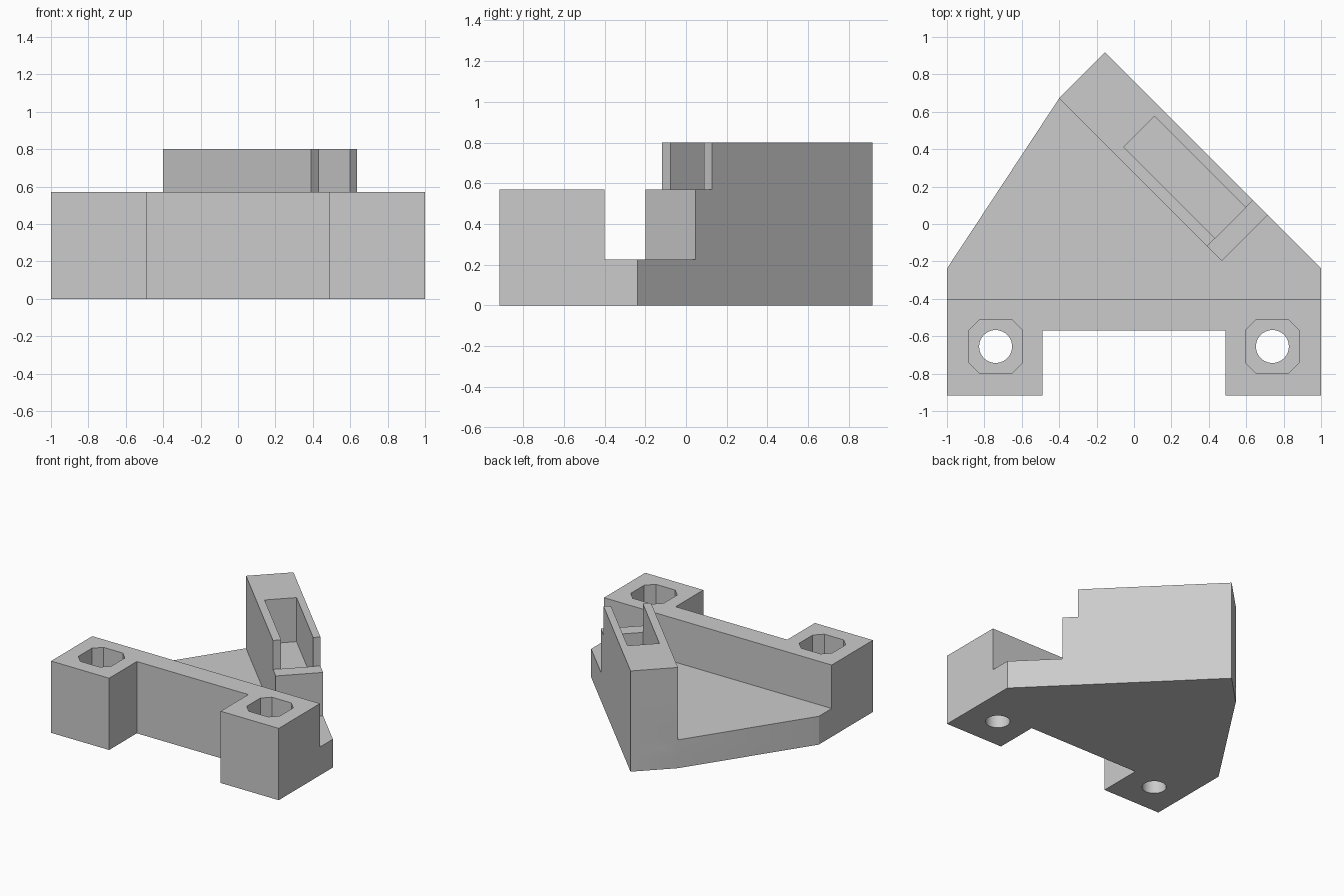
import bpy, bmesh, math

cube = bpy.data.objects.get("Cube")
if cube:
    bpy.data.objects.remove(cube, do_unlink=True)

grey = bpy.data.materials.new("plain grey")
grey.use_nodes = True
colour = (0.6, 0.6, 0.6, 1)
grey.diffuse_color = colour
grey.node_tree.nodes["Principled BSDF"].inputs["Base Color"].default_value = colour


def prism(name, outline, z0, z1):
    """Extrude a flat outline from z0 to z1."""
    bm = bmesh.new()
    face = bm.faces.new([bm.verts.new((x, y, z0)) for x, y in outline])
    top = bmesh.ops.extrude_face_region(bm, geom=[face])["geom"]
    verts = [v for v in top if isinstance(v, bmesh.types.BMVert)]
    bmesh.ops.translate(bm, verts=verts, vec=(0, 0, z1 - z0))
    bmesh.ops.recalc_face_normals(bm, faces=bm.faces)
    mesh = bpy.data.meshes.new(name)
    bm.to_mesh(mesh)
    bm.free()
    mesh.materials.append(grey)
    obj = bpy.data.objects.new(name, mesh)
    bpy.context.collection.objects.link(obj)
    return obj


def combine(body, tool, operation):
    """Apply a boolean and discard the tool."""
    mod = body.modifiers.new("combine", "BOOLEAN")
    mod.operation, mod.solver, mod.object = operation, "EXACT", tool
    bpy.context.view_layer.objects.active = body
    bpy.ops.object.modifier_apply(modifier=mod.name)
    bpy.data.objects.remove(tool, do_unlink=True)


PLATE, WALL, TOP = 0.225, 0.57, 0.8
FRONT, BACK, PEAK = -0.917, 0.917, -0.155
RAIL = 0.245          # thickness of the diagonal rail


def along(a, b):
    """Point on the diagonal rail: a along it, b inward from its outer face."""
    return (PEAK + a - b, BACK - a - b)


def rail_box(name, a0, a1, b0, b1, z0, z1):
    return prism(name, [along(a0, b0), along(a1, b0), along(a1, b1), along(a0, b1)], z0, z1)


# Base plate with two front feet
feet = [(-1, FRONT), (-0.49, FRONT), (-0.49, -0.57), (0.49, -0.57), (0.49, FRONT), (1, FRONT)]
side_y = BACK - (1 - PEAK)
body = prism("bracket", feet + [(1, side_y), along(0, 0), along(0, RAIL), (-1, side_y)], 0, PLATE)

# Raised front wall
combine(body, prism("front_wall", feet + [(1, -0.4), (-1, -0.4)], 0, WALL), "UNION")

# Diagonal rail with a lower step at its end
combine(body, rail_box("rail", 0, 0.87, 0, RAIL, 0, WALL), "UNION")
combine(body, rail_box("upper_rail", 0, 0.79, 0, RAIL, 0.1, TOP), "UNION")

# Slot in the rail, open at the end above the step
combine(body, rail_box("slot", 0.3025, 0.95, 0.0375, 0.2025, WALL, 1), "DIFFERENCE")
combine(body, rail_box("pocket", 0.3025, 0.79, 0.0375, 0.2025, 0.45, 1), "DIFFERENCE")

# Chamfered nut pockets and round bolt holes
for side in (-1, 1):
    cx, cy, h, c = 0.74 * side, -0.655, 0.145, 0.085
    nut = [(c, h), (h, c), (h, -c), (c, -h), (-c, -h), (-h, -c), (-h, c), (-c, h)]
    combine(body, prism("nut", [(cx + x, cy + y) for x, y in nut], PLATE, 1), "DIFFERENCE")
    angles = [math.tau * i / 40 for i in range(40)]
    hole = [(cx + 0.088 * math.cos(t), cy + 0.088 * math.sin(t)) for t in angles]
    combine(body, prism("hole", hole, -0.2, 1), "DIFFERENCE")

# Smooth only the round holes
body.select_set(True)
bpy.context.view_layer.objects.active = body
bpy.ops.object.shade_smooth_by_angle(angle=math.radians(20))
